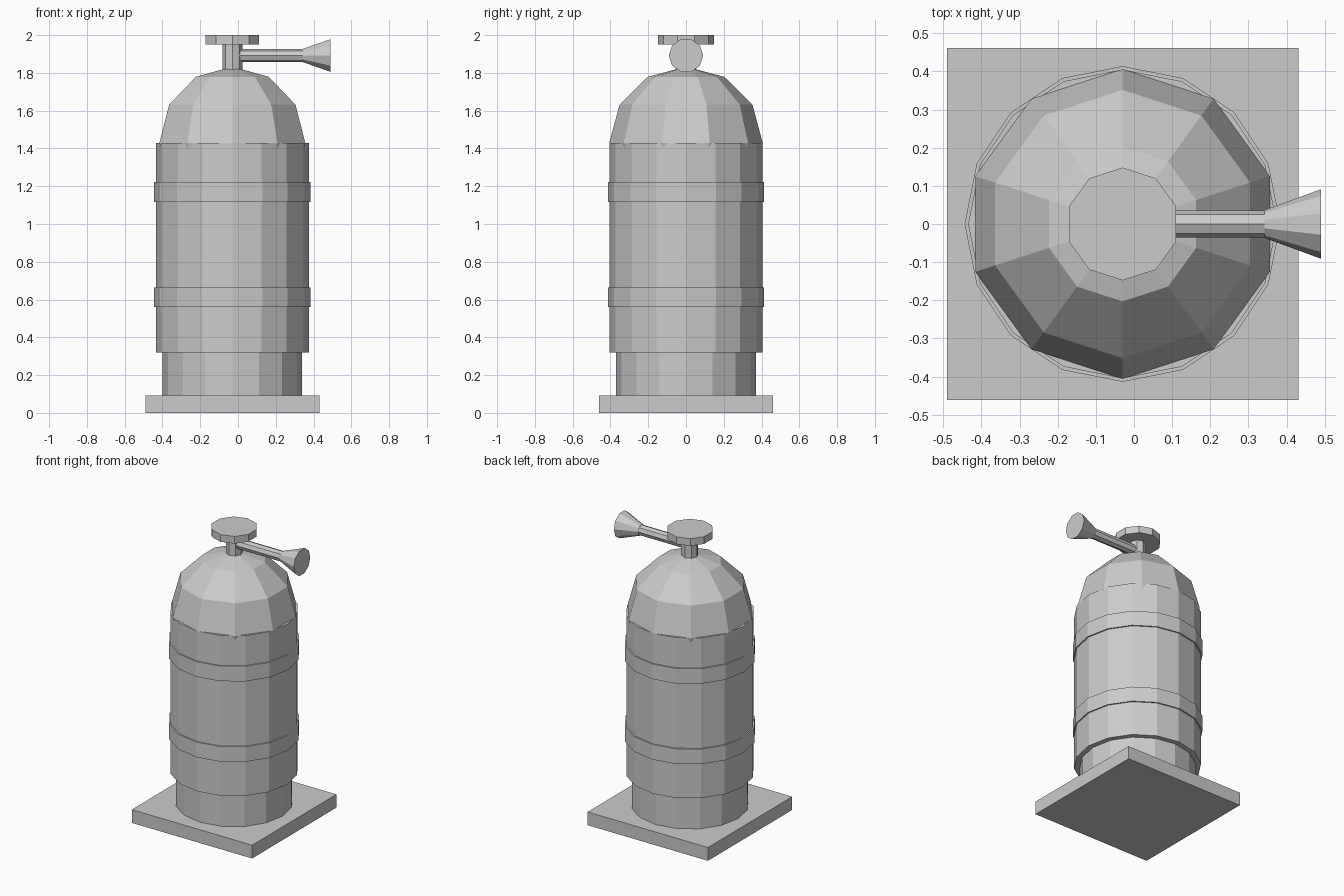
import bpy, bmesh
from math import sin, cos, pi, radians
from mathutils import Matrix

if "Cube" in bpy.data.objects:
    bpy.data.objects.remove(bpy.data.objects["Cube"])

AXIS_X = -0.03   # vertical axis of the tank


def finish(bm, name, matrix):
    bmesh.ops.remove_doubles(bm, verts=bm.verts, dist=1e-5)
    bmesh.ops.recalc_face_normals(bm, faces=bm.faces)
    mesh = bpy.data.meshes.new(name)
    bm.to_mesh(mesh)
    bm.free()
    obj = bpy.data.objects.new(name, mesh)
    obj.matrix_world = matrix
    bpy.context.collection.objects.link(obj)
    return obj


def lathe(name, profile, sides, matrix=Matrix.Translation((AXIS_X, 0, 0))):
    """Revolve (radius, height) points around local z, with a corner on +y."""
    bm = bmesh.new()
    rings = []
    for r, z in profile:
        angles = [pi / 2 + 2 * pi * i / sides for i in range(sides)]
        rings.append([bm.verts.new((r * cos(a), r * sin(a), z)) for a in angles])
    for low, high in zip(rings, rings[1:]):
        for i in range(sides):
            j = (i + 1) % sides
            bm.faces.new((low[i], low[j], high[j], high[i]))
    for ring, (r, z) in ((rings[0], profile[0]), (rings[-1], profile[-1])):
        if r > 0:
            bm.faces.new(ring)
    return finish(bm, name, matrix)


# square base plate
bm = bmesh.new()
bmesh.ops.create_cube(bm, size=1, matrix=Matrix.Diagonal((0.922, 0.922, 0.092, 1)))
finish(bm, "base_plate", Matrix.Translation((AXIS_X, 0, 0.046)))

# tank foot, body and raised bands
lathe("tank_foot", [(0.37, 0.09), (0.37, 0.33)], 16)
lathe("tank_body", [(0.405, 0.32), (0.405, 1.43)], 16)
for name, z in (("lower_band", 0.56), ("upper_band", 1.117)):
    lathe(name, [(0.414, z), (0.414, z + 0.105)], 16)

# faceted dome: its corners poke slightly through the body
dome = [(0.406 * cos(radians(a)), 1.43 + 0.403 * sin(radians(a))) for a in (-30, 0, 30, 60)]
lathe("tank_dome", dome + [(0, 1.833)], 10)

# valve stem and hand knob
lathe("valve_stem", [(0.053, 1.78), (0.053, 1.96)], 8)
lathe("valve_knob", [(0.148, 1.95), (0.148, 2.0)], 10)

# hose and flared nozzle, pointing along +x
sideways = Matrix.Translation((0, 0, 1.892)) @ Matrix.Rotation(pi / 2, 4, 'Y')
lathe("hose", [(0.0355, -0.03), (0.0355, 0.35)], 8, sideways)
lathe("nozzle", [(0.0365, 0.342), (0.091, 0.49)], 10, sideways)
